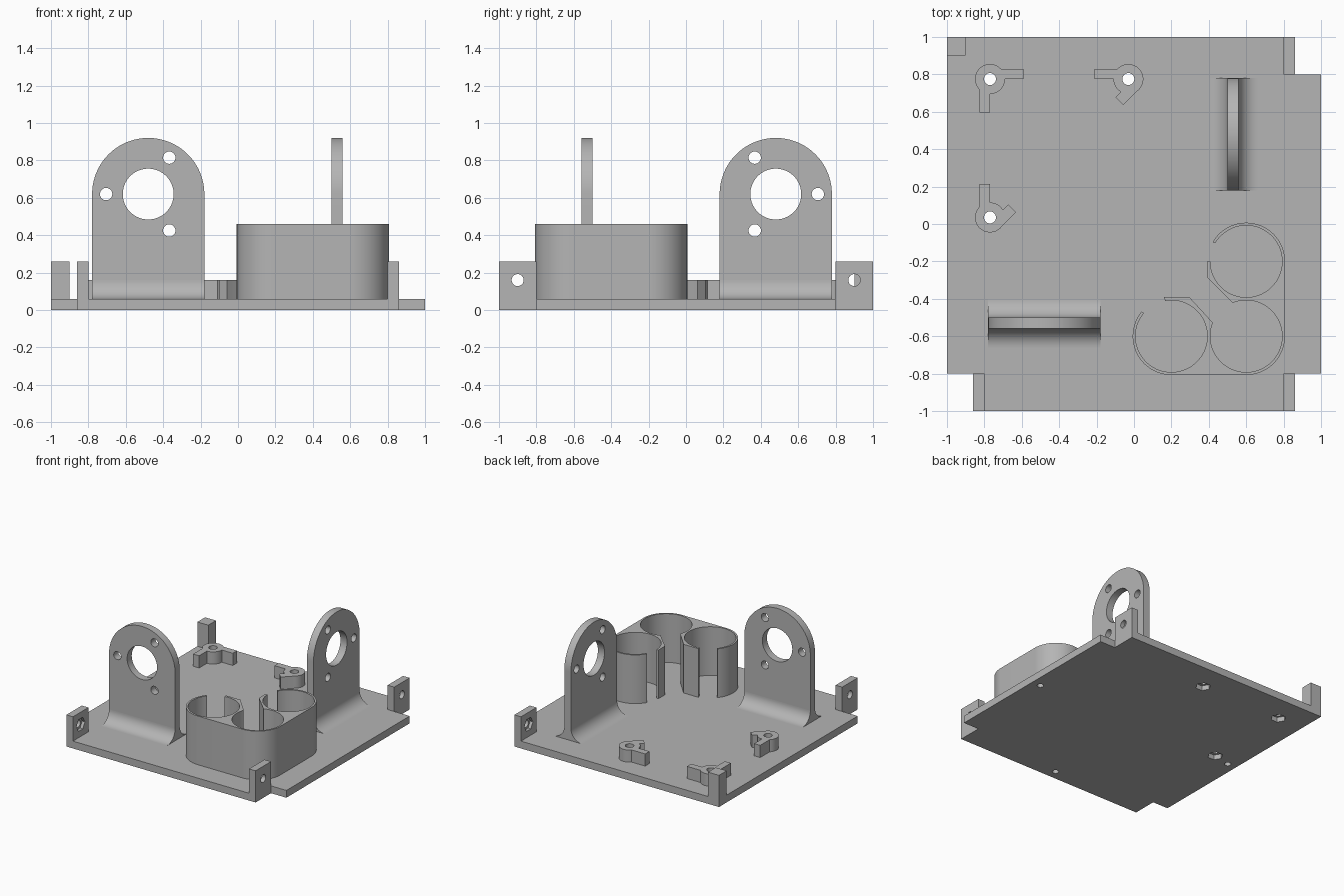
import bpy, bmesh
from math import radians, cos, sin

old = bpy.data.objects.get("Cube")
if old:
    bpy.data.objects.remove(old, do_unlink=True)

grey = bpy.data.materials.new("plain grey")
grey.use_nodes = True
COLOUR = (0.46, 0.46, 0.46, 1)
grey.diffuse_color = COLOUR
grey.node_tree.nodes["Principled BSDF"].inputs["Base Color"].default_value = COLOUR

FRAMES = {"X": lambda u, v, w: (w, u, v),
          "Y": lambda u, v, w: (u, w, v),
          "Z": lambda u, v, w: (u, v, w)}


def prism(name, outline, low, high, axis="Z"):
    """Extrude a flat outline along an axis."""
    bm = bmesh.new()
    face = bm.faces.new([bm.verts.new(FRAMES[axis](u, v, low)) for u, v in outline])
    grown = bmesh.ops.extrude_face_region(bm, geom=[face])["geom"]
    shift = FRAMES[axis](0, 0, high - low)
    bmesh.ops.translate(bm, vec=shift, verts=[g for g in grown if isinstance(g, bmesh.types.BMVert)])
    bmesh.ops.recalc_face_normals(bm, faces=bm.faces)
    mesh = bpy.data.meshes.new(name)
    bm.to_mesh(mesh)
    bm.free()
    mesh.materials.append(grey)
    obj = bpy.data.objects.new(name, mesh)
    bpy.context.collection.objects.link(obj)
    return obj


def arc(cx, cy, r, start, end, steps=48):
    angles = [radians(start + (end - start) * i / steps) for i in range(steps + 1)]
    return [(cx + r * cos(a), cy + r * sin(a)) for a in angles]


def ring(cx, cy, r, sides=48):
    return arc(cx, cy, r, 0, 360, sides)[:-1]


def rect(u0, u1, v0, v1):
    return [(u0, v0), (u1, v0), (u1, v1), (u0, v1)]


def combine(obj, tools, operation="DIFFERENCE"):
    """Boolean the tools into obj, then discard them."""
    for tool in tools:
        tool.hide_render = True
        mod = obj.modifiers.new("shape", "BOOLEAN")
        mod.operation, mod.solver, mod.object = operation, "EXACT", tool
    bpy.context.view_layer.update()
    graph = bpy.context.evaluated_depsgraph_get()
    mesh = bpy.data.meshes.new_from_object(obj.evaluated_get(graph))
    obj.modifiers.clear()
    obj.data = mesh
    for tool in tools:
        bpy.data.objects.remove(tool, do_unlink=True)


BASE = 0.06      # top of the base plate
LUG = 0.26       # top of the corner lugs
STUD = 0.16      # top of the board standoffs

# Base plate with three notched corners
plate = prism("base_plate", [(-0.86, -1), (0.86, -1), (0.86, -0.8), (1, -0.8), (1, 0.8),
                             (0.86, 0.8), (0.86, 1), (-1, 1), (-1, -0.8), (-0.86, -0.8)], 0, BASE)

# Board standoffs: centre, then arms as (direction, side, length, inner, outer)
standoffs = {
    "back_right_standoff": (-0.77, 0.775, [(0, 1, 0.18, 0, 0.055), (270, -1, 0.18, 0, 0.055)]),
    "back_middle_standoff": (-0.03, 0.775, [(180, -1, 0.18, 0, 0.055), (225, 1, 0.118, 0.02, 0.079)]),
    "middle_right_standoff": (-0.77, 0.035, [(90, 1, 0.18, 0, 0.055), (45, -1, 0.118, 0.02, 0.079)]),
}
plate_cuts = []
for name, (cx, cy, arms) in standoffs.items():
    body = prism(name, ring(cx, cy, 0.08), BASE, STUD)
    tools = []
    for direction, side, length, inner, outer in arms:
        c, s = cos(radians(direction)), sin(radians(direction))
        local = rect(0, length, side * inner, side * outer)
        tools.append(prism("arm", [(cx + u * c - v * s, cy + u * s + v * c) for u, v in local], BASE, STUD))
    combine(body, tools, "UNION")
    combine(body, [prism("bore", ring(cx, cy, 0.032), 0, 0.3)])
    plate_cuts.append(prism("bore", ring(cx, cy, 0.032), -0.1, 0.2))
    plate_cuts.append(prism("nut_pocket", ring(cx, cy, 0.058, 6), -0.1, 0.04))

# Small blind holes under the plate edges
for cx, cy in [(0, -0.92), (0.92, 0), (-0.92, 0)]:
    plate_cuts.append(prism("blind_hole", ring(cx, cy, 0.025, 24), -0.1, 0.03))
combine(plate, plate_cuts)

# Drilled corner lugs with hexagonal nut pockets on the inner face
for name, side, end in [("front_right_lug", -1, -1), ("front_left_lug", 1, -1), ("back_left_lug", 1, 1)]:
    xs = sorted((side * 0.8, side * 0.86))
    ys = sorted((end * 0.8, end))
    lug = prism(name, rect(*xs, *ys), BASE, LUG)
    pocket = sorted((side * 0.75, side * 0.825))
    combine(lug, [prism("bore", ring(end * 0.9, 0.16, 0.032), xs[0] - 0.1, xs[1] + 0.1, "X"),
                  prism("nut_pocket", ring(end * 0.9, 0.16, 0.055, 6), *pocket, "X")])
prism("corner_post", rect(-1, -0.9, 0.9, 1), BASE, LUG)


# Motor brackets: arched drilled plate with a flared foot on both sides
def bracket(name, centre, low, high, axis, hole_angles):
    height, radius, flare = 0.62, 0.3, 0.1
    outline = [(centre - radius, BASE), (centre + radius, BASE)] + arc(centre, height, radius, 0, 180, 64)
    body = prism(name, outline, low, high, axis)
    cuts = [prism("shaft_hole", ring(centre, height, 0.136, 64), low - 0.1, high + 0.1, axis)]
    for angle in hole_angles:
        a = radians(angle)
        spot = ring(centre + 0.225 * cos(a), height + 0.225 * sin(a), 0.033, 32)
        cuts.append(prism("screw_hole", spot, low - 0.1, high + 0.1, axis))
    combine(body, cuts)
    across = "X" if axis == "Y" else "Y"
    top = BASE + flare
    for label, face, sign in [("near", low, -1), ("far", high, 1)]:
        curve = arc(sign * flare, top, flare, 270, 270 - sign * 90, 16)
        profile = [(face, BASE)] + [(face + u, v) for u, v in curve]
        prism(f"{name}_{label}_foot", profile, centre - radius, centre + radius, across)


bracket("front_motor_bracket", -0.48, -0.56, -0.5, "Y", (180, 60, -60))
bracket("side_motor_bracket", 0.48, 0.5, 0.56, "X", (0, 120, -120))

# Open walled holder for three round cells
OUT, IN = 0.207, 0.192
wall = arc(0.6, -0.2, OUT, 150, 0) + arc(0.6, -0.6, OUT, 0, -90) + arc(0.2, -0.6, OUT, -90, -220)
wall += arc(0.2, -0.6, IN, -220, 100, 80)
wall += [(0.16, -0.39), (0.295, -0.39)]
wall += arc(0.6, -0.6, IN, 158, 472, 80)
wall += [(0.39, -0.285), (0.39, -0.2)]
wall += arc(0.6, -0.2, IN, 180, 510, 80)
prism("cell_holder", wall, BASE, 0.46)

# Smooth the round surfaces and keep the edges crisp
for obj in bpy.context.collection.objects:
    if obj.type == "MESH" and obj.data.materials and obj.data.materials[0] == grey:
        bpy.ops.object.select_all(action="DESELECT")
        obj.select_set(True)
        bpy.context.view_layer.objects.active = obj
        bpy.ops.object.shade_smooth_by_angle(angle=radians(30))
